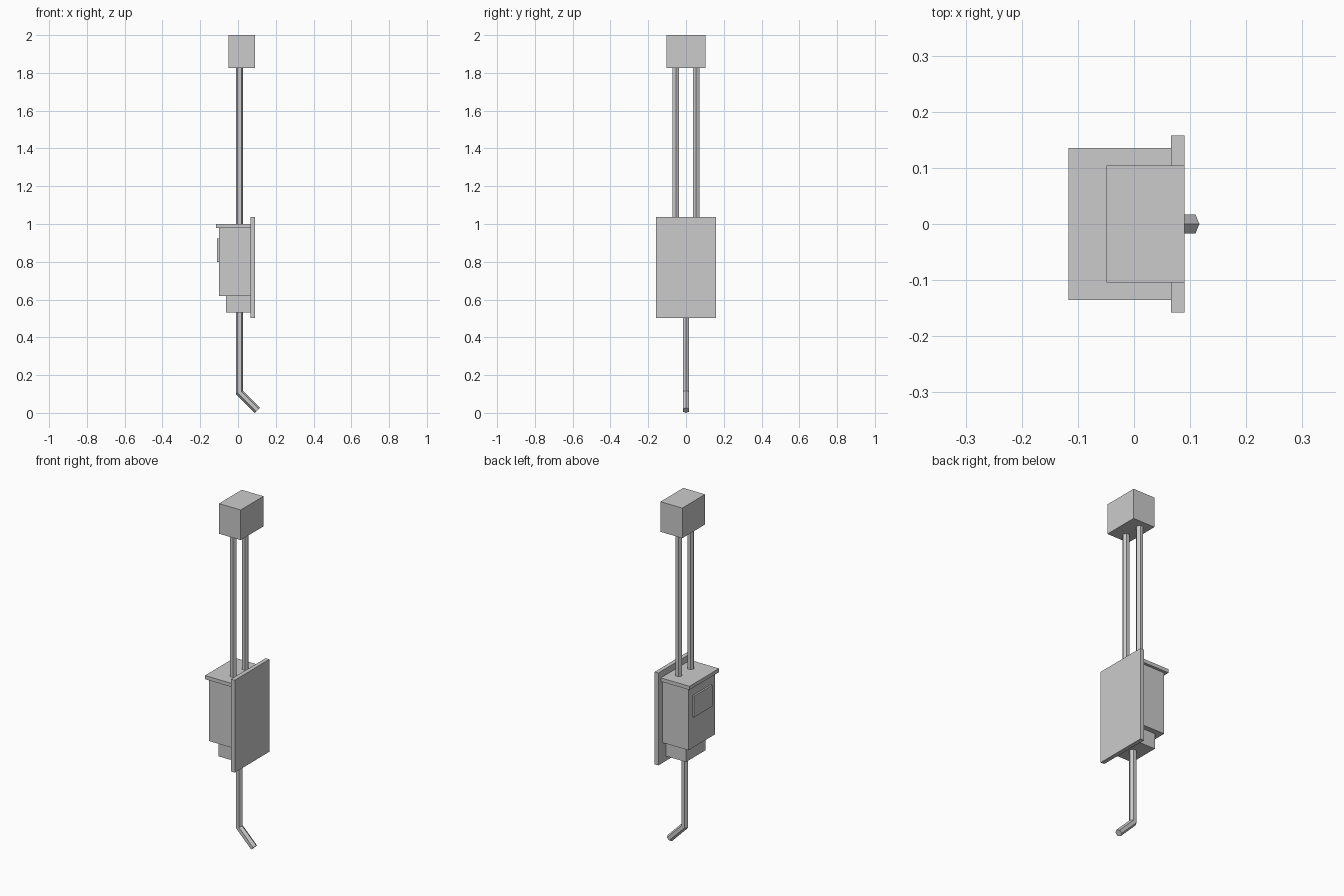
import bpy
import bmesh
from math import cos, sin, pi, radians
from mathutils import Vector

if "Cube" in bpy.data.objects:
    bpy.data.objects.remove(bpy.data.objects["Cube"])

# One plain grey for every part
grey = bpy.data.materials.new("plain grey")
grey.use_nodes = True
colour = (0.6, 0.6, 0.6, 1)
grey.diffuse_color = colour
grey.node_tree.nodes["Principled BSDF"].inputs["Base Color"].default_value = colour


def finish(name, bm):
    bmesh.ops.recalc_face_normals(bm, faces=bm.faces)
    mesh = bpy.data.meshes.new(name)
    bm.to_mesh(mesh)
    bm.free()
    mesh.materials.append(grey)
    bpy.context.collection.objects.link(bpy.data.objects.new(name, mesh))


def box(name, x0, x1, half_y, z0, z1):
    """Box centred across y, given by its x and z limits."""
    bm = bmesh.new()
    bmesh.ops.create_cube(bm, size=1)
    bmesh.ops.scale(bm, vec=(x1 - x0, 2 * half_y, z1 - z0), verts=bm.verts)
    bmesh.ops.translate(bm, vec=((x0 + x1) / 2, 0, (z0 + z1) / 2), verts=bm.verts)
    finish(name, bm)


def pipe(name, y, path, radius=0.0195, sides=6):
    """Six-sided pipe through (x, z, tilt, stretch) stations, mitred at bends."""
    bm = bmesh.new()
    rings = []
    for x, z, tilt, stretch in path:
        across = Vector((cos(tilt), 0, sin(tilt))) * stretch
        rings.append([bm.verts.new(Vector((x, y, z)) + radius * (
            cos(2 * pi * i / sides) * across
            + sin(2 * pi * i / sides) * Vector((0, 1, 0)))) for i in range(sides)])
    for low, high in zip(rings, rings[1:]):
        for i in range(sides):
            j = (i + 1) % sides
            bm.faces.new((low[i], low[j], high[j], high[i]))
    bm.faces.new(rings[0])
    bm.faces.new(rings[-1])
    finish(name, bm)


# Stacked housing on its back plate
box("mounting_plate", 0.066, 0.09, 0.158, 0.503, 1.037)
box("housing", -0.1, 0.066, 0.12, 0.62, 0.979)
box("housing_lid", -0.1165, 0.066, 0.135, 0.979, 1.0)
box("cover_panel", -0.11, -0.1, 0.084, 0.799, 0.922)
box("lower_housing", -0.063, 0.066, 0.09, 0.531, 0.62)
box("top_box", -0.049, 0.09, 0.104, 1.826, 2.0)

# Twin upright pipes to the top box
for side, y in (("left", 0.054), ("right", -0.054)):
    pipe(side + "_pipe", y, [(0.008, 1.0, 0, 1), (0.008, 1.826, 0, 1)])

# Outlet pipe with an angled end
bend = radians(45)
pipe("outlet_pipe", 0, [
    (0.008, 0.531, 0, 1),
    (0.008, 0.109, bend / 2, 1 / cos(bend / 2)),
    (0.1027, 0.0138, bend, 1)])
